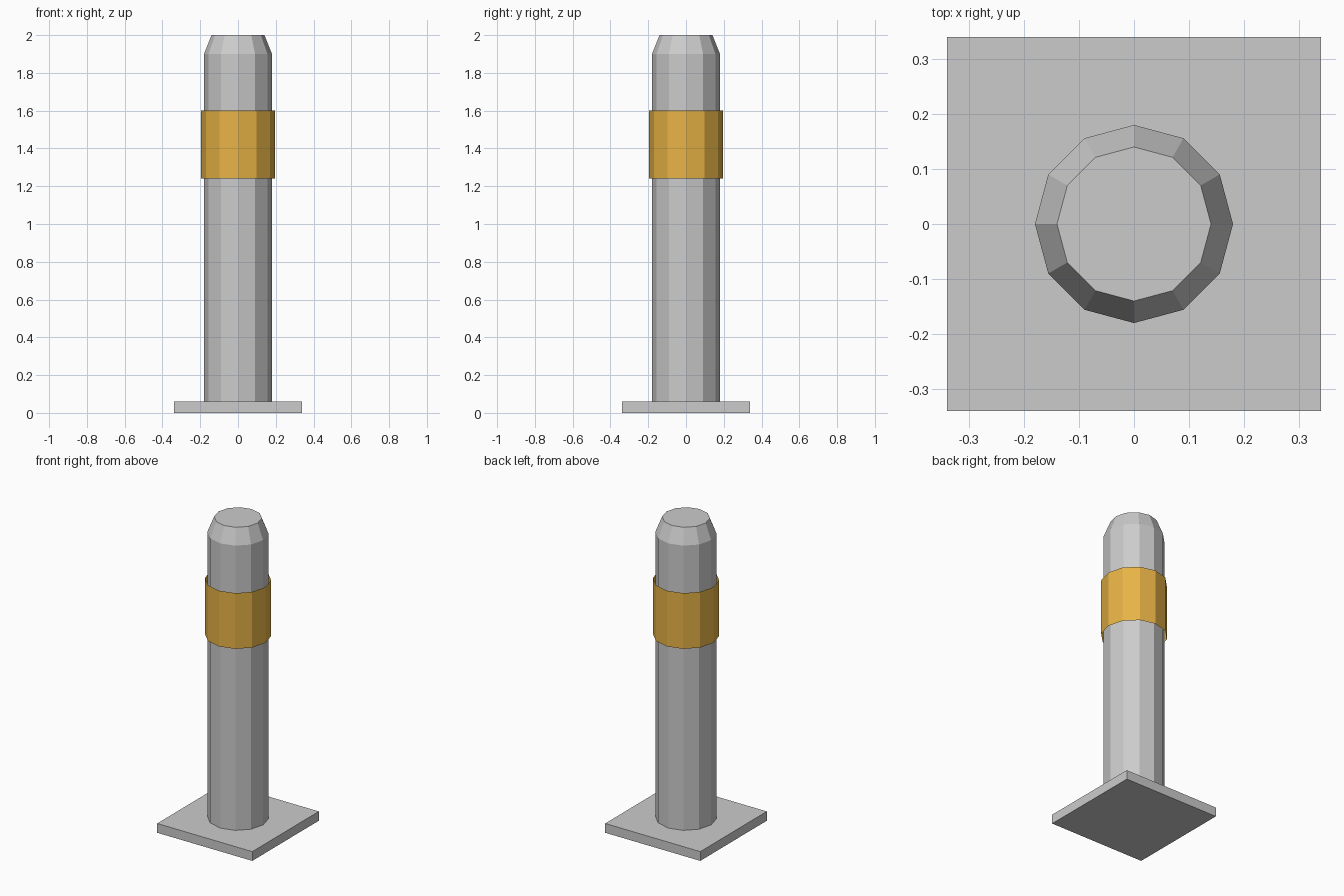
import bpy, bmesh
from math import cos, sin, tau

if "Cube" in bpy.data.objects:
    bpy.data.objects.remove(bpy.data.objects["Cube"])

SIDES = 12


def add_object(name, bm):
    mesh = bpy.data.meshes.new(name)
    bm.to_mesh(mesh)
    bm.free()
    obj = bpy.data.objects.new(name, mesh)
    bpy.context.collection.objects.link(obj)
    return obj


def lathe(name, profile, capped):
    """Skin 12-sided rings given as (radius, z), bottom to top."""
    bm = bmesh.new()
    rings = [[bm.verts.new((r * cos(tau * i / SIDES), r * sin(tau * i / SIDES), z))
              for i in range(SIDES)] for r, z in profile]
    for low, high in zip(rings, rings[1:]):
        for i in range(SIDES):
            j = (i + 1) % SIDES
            bm.faces.new((low[i], low[j], high[j], high[i]))
    if capped:
        bm.faces.new(rings[0][::-1])
        bm.faces.new(rings[-1])
    return add_object(name, bm)


# Square base plate
bm = bmesh.new()
bmesh.ops.create_cube(bm, size=1)
bmesh.ops.scale(bm, vec=(0.68, 0.68, 0.06), verts=bm.verts)
bmesh.ops.translate(bm, vec=(0, 0, 0.03), verts=bm.verts)
add_object("base_plate", bm)

# Post with chamfered top
lathe("post", [(0.18, 0.06), (0.18, 1.90), (0.14, 2.0)], True)

# Coloured band: an open sleeve around the post
band = lathe("band", [(0.195, 1.24), (0.195, 1.60)], False)
yellow = bpy.data.materials.new("yellow")
yellow.diffuse_color = (0.80, 0.45, 0.06, 1)
yellow.use_nodes = True
yellow.node_tree.nodes["Principled BSDF"].inputs["Base Color"].default_value = yellow.diffuse_color
band.data.materials.append(yellow)
